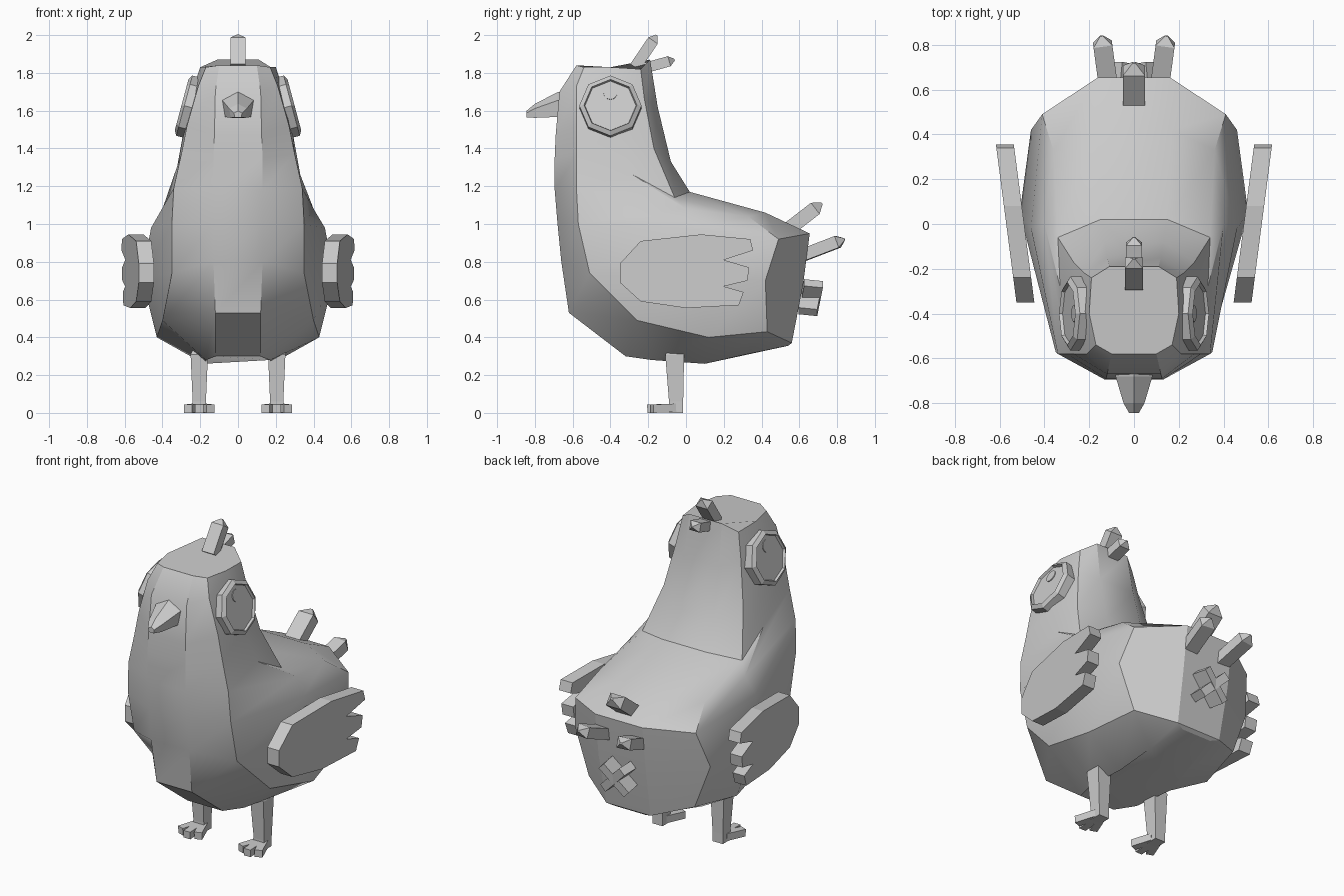
import bpy, bmesh, math
from mathutils import Vector, Matrix

if "Cube" in bpy.data.objects:
    bpy.data.objects.remove(bpy.data.objects["Cube"])

grey = bpy.data.materials.new("light grey")
grey.diffuse_color = (0.6, 0.6, 0.6, 1)
grey.use_nodes = True
grey.node_tree.nodes["Principled BSDF"].inputs["Base Color"].default_value = grey.diffuse_color


def finish(name, bm, angle=30):
    bmesh.ops.recalc_face_normals(bm, faces=bm.faces[:])
    me = bpy.data.meshes.new(name)
    bm.to_mesh(me)
    bm.free()
    me.materials.append(grey)
    ob = bpy.data.objects.new(name, me)
    bpy.context.collection.objects.link(ob)
    bpy.ops.object.select_all(action='DESELECT')
    ob.select_set(True)
    bpy.context.view_layer.objects.active = ob
    if angle:
        bpy.ops.object.shade_smooth_by_angle(angle=math.radians(angle))
    return ob


def loft(name, rings, angle=0):
    """Skin a list of equal closed rings and cap both ends."""
    bm = bmesh.new()
    rows = [[bm.verts.new(p) for p in r] for r in rings]
    n = len(rows[0])
    for a, b in zip(rows, rows[1:]):
        for i in range(n):
            j = (i + 1) % n
            bm.faces.new((a[i], a[j], b[j], b[i]))
    bm.faces.new(rows[0])
    bm.faces.new(rows[-1])
    return finish(name, bm, angle)


def bar(name, a, b, w, h, point=0.0, up=(0, 0, 1)):
    """Box from a to b, optionally with a ridged, pointed end."""
    a, b = Vector(a), Vector(b)
    d = (b - a).normalized()
    side = d.cross(Vector(up)).normalized() * w / 2
    top = side.cross(d).normalized() * h / 2
    quad = lambda c, k=1: [c - side * k - top * k, c + side * k - top * k,
                           c + side * k + top * k, c - side * k + top * k]
    rings = [quad(a), quad(b - d * point)]
    if point:
        rings.append(quad(b, 0.15))
    return loft(name, rings)


# Body, neck and head: half rings from front to back, mirrored across x
half_rings = [
    [(.12, -.32, .30), (.17, -.18, .28), (.18, .10, .26), (.15, .32, .31), (.10, .54, .355)],
    [(.12, -.62, .53), (.40, -.26, .49), (.43, .12, .40), (.36, .43, .43), (.15, .56, .37)],
    [(.13, -.66, .80), (.35, -.51, .74), (.51, .05, .72), (.46, .42, .70), (.16, .62, .68)],
    [(.13, -.68, 1.0), (.35, -.57, 1.0), (.46, -.02, .98), (.41, .49, .92), (.16, .655, .95)],
    [(.13, -.695, 1.18), (.34, -.58, 1.19), (.40, .0, 1.08), (.36, .33, 1.04), (.17, .42, 1.06)],
    [(.13, -.695, 1.35), (.30, -.58, 1.37), (.33, -.28, 1.26), (.34, -.06, 1.14), (.15, .02, 1.17)],
    [(.125, -.69, 1.47), (.27, -.58, 1.52), (.29, -.36, 1.48), (.27, -.17, 1.40), (.13, -.08, 1.33)],
    [(.12, -.67, 1.70), (.21, -.58, 1.73), (.24, -.38, 1.71), (.22, -.22, 1.66), (.12, -.15, 1.62)],
    [(.10, -.58, 1.84), (.17, -.54, 1.83), (.20, -.40, 1.83), (.19, -.24, 1.82), (.11, -.19, 1.87)],
]
loft("body", [r + [(-x, y, z) for x, y, z in reversed(r)] for r in half_rings], 30)

# Beak
beak_shape = [(0, .075), (.085, .03), (.07, -.06), (-.07, -.06), (-.085, .03)]
loft("beak", [[(x * k, y, z + v * k) for x, v in beak_shape]
              for y, z, k in ((-.64, 1.63, 1), (-.68, 1.625, .97), (-.80, 1.595, .55), (-.845, 1.58, .25))])

# Crest and tail feathers
bar("tall_crest_feather", (0, -.27, 1.83), (0, -.155, 2.0), .08, .06, .035)
bar("short_crest_feather", (0, -.22, 1.825), (0, -.06, 1.87), .07, .055, .03)
bar("upper_tail_feather", (0, .50, .94), (0, .72, 1.11), .10, .075, .045)

# Crossed patch at the rear
for s in (-1, 1):
    bar("rear_cross_bar", (-.075 * s, .645, .535), (.075 * s, .675, .685), .05, .10, up=(0, 1, 0))

wing_outline = [(-.35, .79), (-.24, .91), (.08, .945), (.34, .92), (.355, .86), (.20, .81),
                (.335, .77), (.325, .70), (.20, .67), (.305, .64), (.28, .57), (0, .555),
                (-.24, .59), (-.35, .69)]

for s, label in ((1, "right"), (-1, "left")):
    bar(label + "_tail_feather", (.11 * s, .58, .82), (.145 * s, .84, .92), .085, .065, .04)

    # Wing: flat feathered slab angled away from the body
    loft(label + "_wing", [[(s * (.485 + .13 * (y + .35) + t), y, z) for y, z in wing_outline]
                           for t in (-.04, .04)])

    # Eye: octagonal rim with a recessed lens and a small raised highlight
    tilt = math.radians(15)
    out = Vector((math.cos(tilt), 0, math.sin(tilt)))
    rise = Vector((-math.sin(tilt), 0, math.cos(tilt)))
    centre = Vector((.26, -.40, 1.62))

    def disc(r, depth, n, shift=0.0):
        pts = []
        for i in range(n):
            a = math.tau * i / n
            p = centre + out * depth + rise * (r * math.cos(a) + shift)
            p.y += r * math.sin(a)
            pts.append((p.x * s, p.y, p.z))
        return pts

    loft(label + "_eye", [disc(.165, -.06, 8), disc(.165, .025, 8), disc(.14, .04, 8),
                          disc(.135, .025, 8)])
    loft(label + "_eye_highlight", [disc(.037, .02, 12, .07), disc(.037, .03, 12, .07)])

    # Leg and toes
    x = .205 * s
    leg = [[(x + u * w, y0 if v < 0 else y1, z) for u, v in ((-1, -1), (1, -1), (1, 1), (-1, 1))]
           for z, w, y0, y1 in ((0, .035, -.09, -.015), (.06, .035, -.09, -.015),
                                (.31, .046, -.11, -.01), (.34, .03, -.08, -.02))]
    loft(label + "_leg", leg)
    for dx, y in ((-.06, -.18), (0, -.205), (.06, -.18)):
        bar(label + "_toe", (x + dx * .25, -.06, .027), (x + dx, y, .022), .045, .044)
